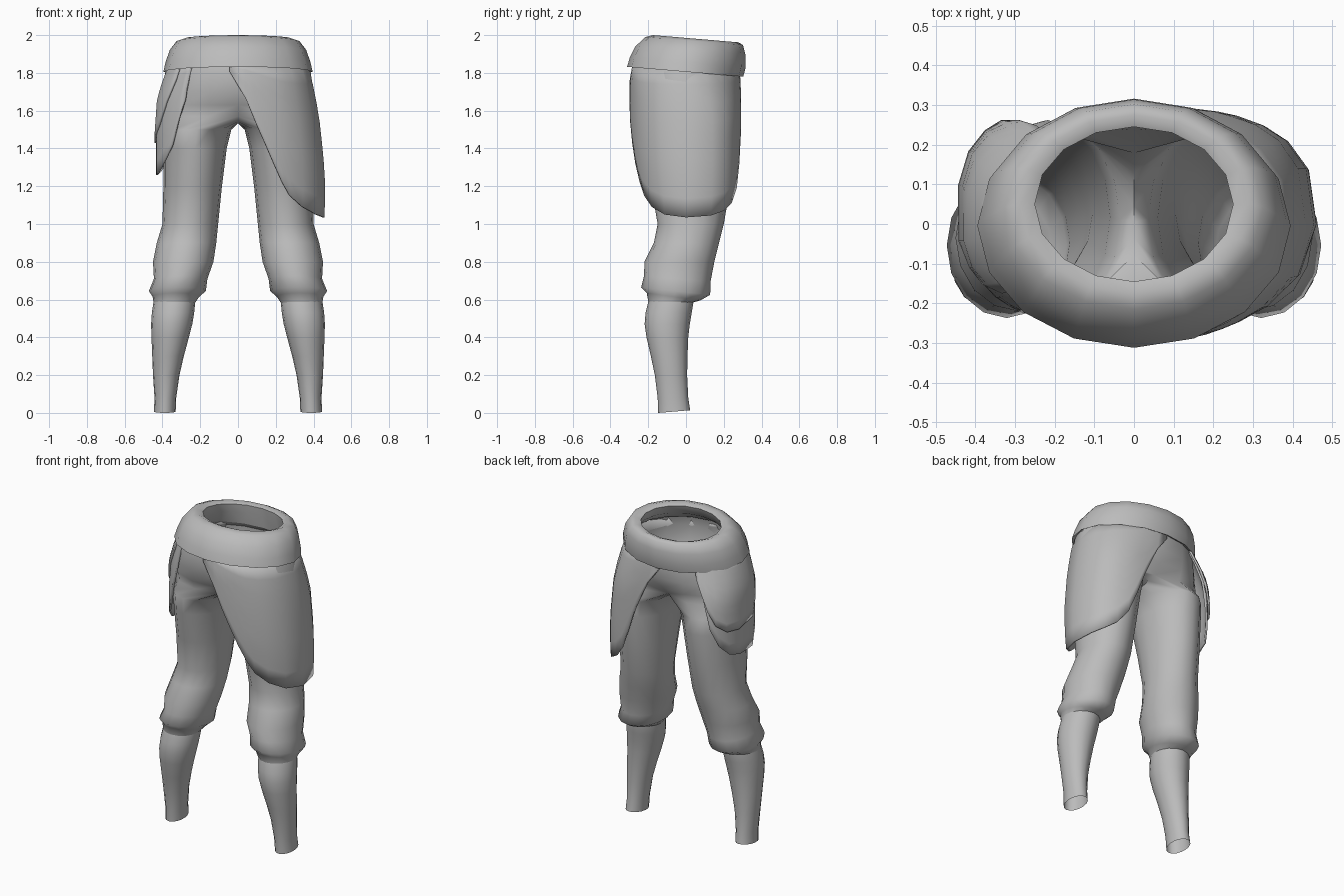
import bpy, bmesh, math

cube = bpy.data.objects.get("Cube")
if cube:
    bpy.data.objects.remove(cube, do_unlink=True)

grey = bpy.data.materials.new("plain grey cloth")
grey.use_nodes = True
grey.diffuse_color = (0.5, 0.5, 0.5, 1)
grey.node_tree.nodes["Principled BSDF"].inputs["Base Color"].default_value = (0.5, 0.5, 0.5, 1)
SIDES = 16


def lerp(a, b, t):
    return a + (b - a) * t


def table(rows, z):
    """Interpolate rows of (z, values...) listed from top to bottom."""
    for hi, lo in zip(rows, rows[1:]):
        if z >= lo[0]:
            t = min(1, max(0, (hi[0] - z) / (hi[0] - lo[0])))
            return [lerp(a, b, t) for a, b in zip(hi[1:], lo[1:])]
    return rows[-1][1:]


def power(v, e):
    return math.copysign(abs(v) ** e, v)


def skin(name, rings, closed=True, mirror=False, thickness=0, flip=False, angle=45):
    """Join successive rows of points with quads and make an object."""
    bm = bmesh.new()
    rows = [[bm.verts.new(p) for p in ring] for ring in rings]
    for a, b in zip(rows, rows[1:]):
        n = min(len(a), len(b))
        whole = closed and len(a) == len(b) == SIDES
        for i in range(n if whole else n - 1):
            j = (i + 1) % n
            quad = [a[i], b[i], b[j], a[j]]
            bm.faces.new(quad[::-1] if flip else quad)
    if mirror:
        copy = bmesh.ops.duplicate(bm, geom=bm.verts[:] + bm.edges[:] + bm.faces[:])["geom"]
        for v in copy:
            if isinstance(v, bmesh.types.BMVert):
                v.co.x = -v.co.x
        bmesh.ops.reverse_faces(bm, faces=[f for f in copy if isinstance(f, bmesh.types.BMFace)])
        bmesh.ops.remove_doubles(bm, verts=bm.verts[:], dist=0.0005)
    bmesh.ops.recalc_face_normals(bm, faces=bm.faces[:]) if mirror else None
    mesh = bpy.data.meshes.new(name)
    bm.to_mesh(mesh)
    bm.free()
    mesh.materials.append(grey)
    obj = bpy.data.objects.new(name, mesh)
    bpy.context.collection.objects.link(obj)
    if thickness:
        mod = obj.modifiers.new("cloth thickness", "SOLIDIFY")
        mod.thickness = thickness
        mod.offset = -1
    bpy.ops.object.select_all(action="DESELECT")
    obj.select_set(True)
    bpy.context.view_layer.objects.active = obj
    bpy.ops.object.shade_smooth_by_angle(angle=math.radians(angle))
    return obj


def oval(z, x0, x1, y0, y1, tilt=0):
    """Closed ring starting at the front and running outward to the back."""
    ring = []
    for i in range(SIDES):
        a = math.tau * i / SIDES - math.pi / 2
        s = math.sin(a)
        ring.append(((x0 + x1) / 2 + (x1 - x0) / 2 * math.cos(a),
                     (y0 + y1) / 2 + (y1 - y0) / 2 * s, z - tilt * s))
    return ring


def half_hip(z, rx, y0, y1, tuck=0):
    """Right-hand half of a hip ring, drawn in towards the crotch by tuck."""
    return [(x, y * (1 - tuck * (1 - x / rx) ** 2), h)
            for x, y, h in oval(z, -rx, rx, y0, y1)[:SIDES // 2 + 1]]


# Trousers: half hips, saddle-shaped crotch, then one leg, all mirrored
crotch = half_hip(1.57, 0.405, -0.265, 0.275, 0.35)
inner = SIDES // 2 - 1
for i in range(inner):
    t = (i + 1) / (inner + 1)
    crotch.append((0, lerp(0.17, -0.16, t), 1.532 + 0.035 * (2 * t - 1) ** 2))
leg_rows = [
    (1.5, 0.035, 0.4, -0.24, 0.262),
    (1.4, 0.06, 0.395, -0.225, 0.26),
    (1.2, 0.085, 0.395, -0.185, 0.235),
    (1.0, 0.105, 0.4, -0.15, 0.2),
    (0.9, 0.115, 0.43, -0.17, 0.175),
    (0.8, 0.13, 0.45, -0.22, 0.15),
    (0.71, 0.162, 0.445, -0.222, 0.13, 0.015),
    (0.645, 0.17, 0.472, -0.237, 0.128, 0.02),
    (0.615, 0.205, 0.452, -0.208, 0.075, 0.02),
    (0.585, 0.226, 0.447, -0.199, 0.038),
]
hips = [half_hip(1.86, 0.36, -0.27, 0.265), half_hip(1.8, 0.385, -0.285, 0.28),
        half_hip(1.7, 0.4, -0.28, 0.28, 0.05), half_hip(1.63, 0.405, -0.275, 0.28, 0.16), crotch]
skin("trousers", hips + [oval(*r) for r in leg_rows], mirror=True, angle=80)

# Lower legs, open at the ankles
calf_rows = [
    (0.66, 0.23, 0.43, -0.18, 0.04),
    (0.59, 0.226, 0.447, -0.199, 0.04),
    (0.53, 0.232, 0.456, -0.214, 0.03),
    (0.47, 0.242, 0.46, -0.219, 0.02),
    (0.4, 0.26, 0.458, -0.209, 0.012),
    (0.3, 0.287, 0.454, -0.186, 0.008),
    (0.2, 0.31, 0.45, -0.165, 0.006),
    (0.08, 0.327, 0.442, -0.15, 0.012),
    (0.007, 0.33, 0.445, -0.147, 0.022, -0.007),
]
skin("lower_legs", [oval(*r) for r in calf_rows], mirror=True, angle=60)

# Padded waistband: half width, front y, back y, front z, back z
band_rows = [
    (0.35, -0.26, 0.26, 1.87, 1.82),
    (0.372, -0.288, 0.278, 1.845, 1.795),
    (0.395, -0.312, 0.303, 1.832, 1.78),
    (0.384, -0.298, 0.316, 1.88, 1.83),
    (0.362, -0.268, 0.314, 1.94, 1.9),
    (0.325, -0.215, 0.302, 1.99, 1.948),
    (0.287, -0.175, 0.275, 2.0, 1.962),
    (0.25, -0.145, 0.245, 1.985, 1.95),
    (0.265, -0.165, 0.25, 1.93, 1.9),
    (0.34, -0.25, 0.26, 1.87, 1.82),
]
band = []
for rx, y0, y1, zf, zb in band_rows:
    band.append([(x, y, lerp(zf, zb, (y - y0) / (y1 - y0)))
                 for x, y, _ in oval(0, -rx, rx, y0, y1)])
skin("waistband", band, flip=True, angle=60)


# Hanging cloth panels: a hem of (angle from the side, lowest z) on a wall that
# is oval under the waistband and squarer at the back lower down
def panel(name, side, wall, hem, steps=8):
    rings = []
    for k in range(steps + 1):
        ring = []
        for deg, low in hem:
            z = lerp(1.84, low, k / steps)
            rx, front, back = table(wall, z)
            a = math.radians(deg)
            square = lerp(1, 0.7, min(1, (1.84 - z) / 0.25))
            e, ry = (0.93, front) if deg < 0 else (square, back)
            ring.append((side * rx * power(math.cos(a), e), ry * power(math.sin(a), e), z))
        rings.append(ring)
    skin(name, rings, closed=False, thickness=0.012, flip=side < 0, angle=50)


big_wall = [(1.84, 0.368, 0.285, 0.275), (1.76, 0.392, 0.3, 0.29), (1.58, 0.428, 0.302, 0.296),
            (1.36, 0.452, 0.295, 0.296), (1.2, 0.462, 0.275, 0.292), (1.04, 0.458, 0.25, 0.28)]
panel("left_long_panel", 1, big_wall, [
    (-96, 1.81), (-85, 1.66), (-79, 1.54), (-73, 1.43), (-67, 1.32), (-61, 1.22), (-55, 1.15),
    (-43, 1.09), (-25, 1.05), (0, 1.035), (20, 1.045), (38, 1.07), (52, 1.11), (63, 1.19),
    (70, 1.32), (77, 1.48), (84, 1.66), (91, 1.77)])

under_wall = [(1.84, 0.362, 0.278, 0.268), (1.76, 0.392, 0.285, 0.285), (1.66, 0.418, 0.29, 0.305),
              (1.5, 0.436, 0.29, 0.32), (1.25, 0.438, 0.28, 0.3)]
panel("right_under_panel", -1, under_wall, [
    (-49, 1.66), (-44, 1.55), (-38, 1.42), (-28, 1.34), (-10, 1.265), (8, 1.26),
    (22, 1.28), (35, 1.34), (45, 1.45), (50, 1.6), (52, 1.74)])

over_wall = [(1.84, 0.37, 0.285, 0.274), (1.76, 0.402, 0.294, 0.295),
             (1.66, 0.432, 0.3, 0.32), (1.43, 0.448, 0.3, 0.335)]
panel("right_over_panel", -1, over_wall, [
    (-35, 1.76), (-29, 1.65), (-20, 1.55), (-7, 1.46), (10, 1.43), (25, 1.435),
    (38, 1.48), (47, 1.57), (52, 1.67), (55, 1.75)])
